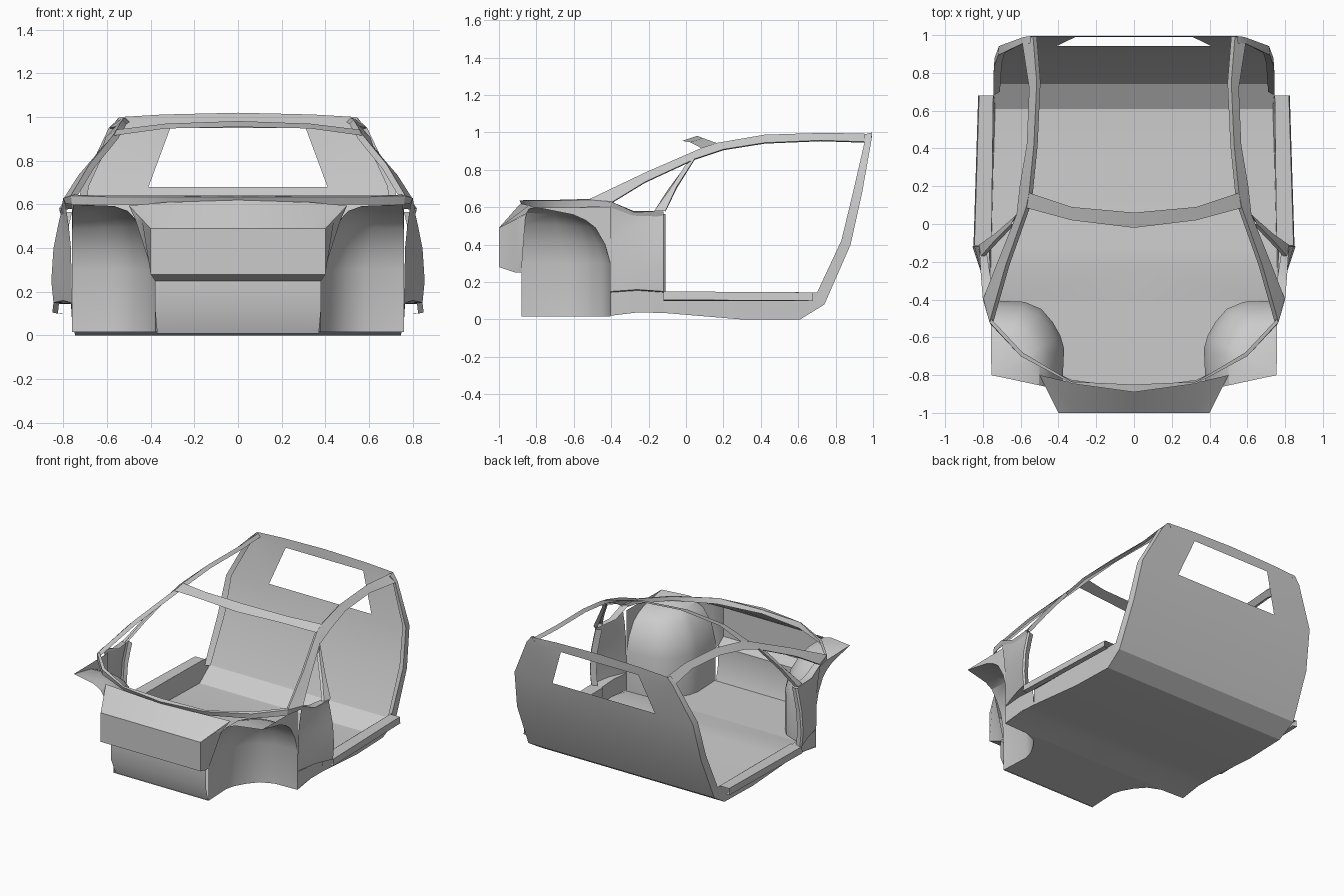
import bpy, bmesh


def loft(name, lines, skip=()):
    """Skin between polylines of equal length, then mirror across x."""
    bm = bmesh.new()
    rows = [[bm.verts.new(p) for p in line] for line in lines]
    for i in range(len(rows) - 1):
        for j in range(len(rows[0]) - 1):
            if (i, j) not in skip:
                bm.faces.new((rows[i][j], rows[i][j + 1],
                              rows[i + 1][j + 1], rows[i + 1][j]))
    bmesh.ops.remove_doubles(bm, verts=bm.verts, dist=0.0005)
    bmesh.ops.recalc_face_normals(bm, faces=bm.faces)
    me = bpy.data.meshes.new(name)
    bm.to_mesh(me)
    bm.free()
    ob = bpy.data.objects.new(name, me)
    bpy.context.collection.objects.link(ob)
    bpy.ops.object.select_all(action='DESELECT')
    ob.select_set(True)
    bpy.context.view_layer.objects.active = ob
    bpy.ops.object.shade_smooth_by_angle(angle=0.5)
    mir = ob.modifiers.new("mirror", 'MIRROR')
    mir.use_clip = True
    return ob


# Plan outline of the wheel well wall, front inner to rear outer (x, y)
well = [(.38, -.88), (.37, -.66), (.39, -.59), (.43, -.52), (.49, -.45),
        (.58, -.412), (.76, -.405)]

# Floor pan, narrowing between the wheel wells
edge = [(.735, .61, 0), (.745, .3, 0), (.755, -.12, .035), (.76, -.24, .04)]
edge += [(x, y, .015) for x, y in reversed(well)]
loft("floor", [[(0, y, z), (x, y, z)] for x, y, z in edge])

# Wheel well: vertical wall rolling over into a domed roof
rings = []
for t, zf, zb in [(0, .015, .015), (0, .3, .3), (.07, .42, .4), (.2, .51, .49),
                  (.33, .57, .53), (.5, .593, .56), (1, .6, .6)]:
    ring = []
    for i, (x, y) in enumerate(well):
        k = i / (len(well) - 1)
        ring.append((x + (.755 - x) * t, y + (-.8 - y) * t, zf + (zb - zf) * k))
    rings.append(ring)
loft("wheel_well", rings)

# Fender side between arch and cowl
arch = [r[-1] for r in rings[1:]]
loft("fender_side", [arch, [(x, y, .6) for x, y, z in arch]])

# Nose: lower panel, underside, face and sloping top
nose = [[(x, y, z) for x in (0, .3, w)] for w, y, z in
        [(.37, -.87, .01), (.38, -.91, .12), (.38, -.91, .25),
         (.4, -1, .28), (.4, -1, .49)]]
nose.append([(0, -.885, .62), (.33, -.84, .61), (.5, -.8, .595)])
loft("nose", nose)
loft("nose_side", [[(.4, -1, .28), (.38, -.91, .25), (.38, -.88, .25)],
                   [(.4, -1, .49), (.44, -.92, .53), (.47, -.86, .53)],
                   [(.4, -1, .49), (.45, -.9, .54), (.5, -.8, .595)]])

# Cowl rim around the windscreen base
loft("cowl_rim", [
    [(0, -.87, .60), (.33, -.825, .60), (.6, -.7, .60), (.76, -.53, .60), (.79, -.40, .605)],
    [(0, -.89, .635), (.33, -.845, .635), (.6, -.7, .635), (.765, -.52, .64), (.80, -.40, .63)],
    [(0, -.85, .64), (.33, -.835, .64), (.59, -.68, .64), (.75, -.51, .645), (.77, -.42, .635)]])

# Side panel ahead of the door, flaring outward to the post
front_x = [.76, .76, .76, .762, .765, .775, .79]
zs = [.02, .145, .15, .25, .4, .5, .6]
post = [(.757, .035), (.765, .145), (.845, .15), (.855, .25), (.845, .4),
        (.825, .5), (.81, .565)]
a = [(x, -.405, z) for x, z in zip(front_x, zs)]
c = [(x, -.12, z) for x, z in post]
b = [((p[0] + q[0]) / 2, -.26, (p[2] + q[2]) / 2 + .01) for p, q in zip(a, c)]
b[-1] = (.80, -.28, .56)
loft("side_panel", [a, b, c])
loft("door_post", [c[2:], [(x - .01, -.11, z) for x, y, z in c[2:]],
                   [(x - .05, -.125, z) for x, y, z in c[2:]]])
loft("fender_top", [
    [(.79, -.405, .60), (.80, -.28, .555), (.81, -.12, .55)],
    [(.80, -.40, .63), (.81, -.28, .575), (.82, -.12, .578)],
    [(.75, -.42, .635), (.76, -.28, .58), (.785, -.12, .578)]])

# Door sill: side wall, ledge and outer lip
loft("sill", [
    [(.755, -.12, .035), (.745, .3, 0), (.735, .61, 0), (.745, .74, .08)],
    [(.755, -.12, .148), (.75, .3, .148), (.745, .68, .145), (.745, .72, .145)]])
loft("sill_ledge", [[(.755, -.12, .148), (.745, .68, .145)],
                    [(.845, -.12, .15), (.82, .68, .145)],
                    [(.85, -.12, .105), (.825, .68, .10)],
                    [(.815, -.12, .10), (.79, .68, .098)]])

# Rear wall with window opening
rows = [(0, .61, .735, .41), (.08, .74, .745, .41), (.4, .88, .738, .41),
        (.68, .942, .715, .41), (.95, .99, .585, .31)]
wall = [[(0, y, z), (h, y, z), (w, y, z)] for z, y, w, h in rows]
wall.append([(0, .995, 1.02), (.34, .995, 1.012), (.545, .995, 1.0)])
loft("rear_wall", wall, skip={(3, 0)})

# Rear door pillar folded forward from the wall
loft("rear_pillar", [
    [r[2] for r in wall[1:]],
    [(.745, .68, .10), (.742, .83, .42), (.72, .893, .68), (.592, .955, .95), (.55, .955, .99)],
    [(.71, .70, .10), (.70, .85, .42), (.685, .905, .68), (.565, .965, .94), (.53, .96, .97)]])

# Windscreen pillar running into the roof rail
outer = [(.80, -.40, .625), (.73, -.22, .735), (.622, .05, .86), (.605, .2, .91),
         (.568, .42, .945), (.555, .72, .958), (.592, .96, .95)]
inner = [(.765, -.52, .642), (.68, -.22, .785), (.57, .09, .92), (.555, .17, .945),
         (.53, .42, .988), (.515, .75, .998), (.535, .995, .992)]
fold = [(x - .02, y, z - .02) for x, y, z in inner]
loft("roof_rail", [[(x - .02, y, z - .005) for x, y, z in outer], outer, inner, fold])

# Slim pillar at the front of the door window
loft("vent_pillar", [
    [(.63, .0, .825), (.725, -.10, .69), (.79, -.17, .577)],
    [(.65, .0, .83), (.74, -.09, .69), (.81, -.17, .58)],
    [(.622, .05, .865), (.735, -.05, .71), (.82, -.11, .58)],
    [(.60, .05, .86), (.71, -.05, .70), (.79, -.11, .575)]])

# Windscreen header
loft("header", [
    [(0, -.02, .955), (.33, .02, .948), (.57, .085, .915)],
    [(0, .06, .982), (.33, .09, .97), (.555, .165, .943)]])
